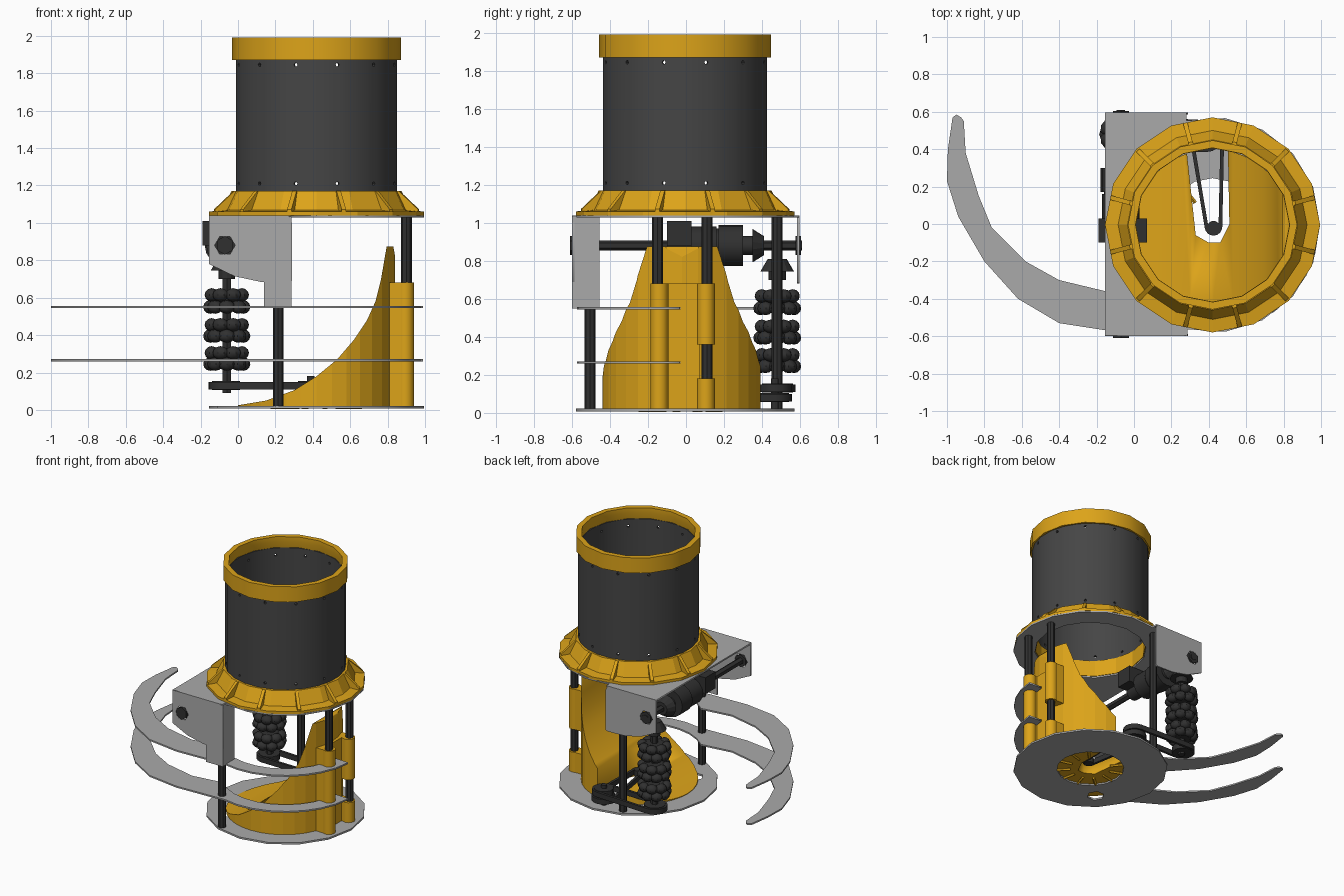
import bpy, bmesh
from math import sin, cos, pi, radians, hypot, atan2, asin
from mathutils import Matrix, Vector

if "Cube" in bpy.data.objects:
    bpy.data.objects.remove(bpy.data.objects["Cube"])

CX, CY = 0.42, -0.005


def material(name, c):
    m = bpy.data.materials.new(name)
    m.diffuse_color = (*c, 1)
    m.use_nodes = True
    m.node_tree.nodes["Principled BSDF"].inputs["Base Color"].default_value = m.diffuse_color
    return m


YELLOW = material("yellow_plastic", (0.72, 0.37, 0.01))
DARK = material("dark_shell", (0.06, 0.06, 0.06))
BLACK = material("black_hardware", (0.03, 0.03, 0.03))
GREY = material("grey_plate", (0.4, 0.4, 0.4))


def finish(name, bm, mat):
    bmesh.ops.recalc_face_normals(bm, faces=bm.faces)
    me = bpy.data.meshes.new(name)
    bm.to_mesh(me)
    bm.free()
    me.materials.append(mat)
    ob = bpy.data.objects.new(name, me)
    bpy.context.collection.objects.link(ob)
    return ob


def lathe(name, prof, n, mat, loc=(CX, CY, 0), phase=0):
    """Closed (radius, z) section revolved round z."""
    bm = bmesh.new()
    rings = [[bm.verts.new((loc[0] + r * cos(a), loc[1] + r * sin(a), loc[2] + z)) for r, z in prof]
             for a in (phase + 2 * pi * i / n for i in range(n))]
    k = len(prof)
    for i in range(n):
        p, q = rings[i], rings[(i + 1) % n]
        for j in range(k):
            bm.faces.new((p[j], q[j], q[(j + 1) % k], p[(j + 1) % k]))
    return finish(name, bm, mat)


def rod(name, p, q, r, mat, n=12, r2=None):
    p, q = Vector(p), Vector(q)
    bm = bmesh.new()
    m = Matrix.Translation((p + q) / 2) @ (q - p).to_track_quat('Z', 'Y').to_matrix().to_4x4()
    bmesh.ops.create_cone(bm, cap_ends=True, segments=n, radius1=r, radius2=r if r2 is None else r2,
                          depth=(q - p).length, matrix=m)
    return finish(name, bm, mat)


def box(name, lo, hi, mat):
    bm = bmesh.new()
    c = [(a + b) / 2 for a, b in zip(lo, hi)]
    s = [b - a for a, b in zip(lo, hi)]
    bmesh.ops.create_cube(bm, size=1, matrix=Matrix.Translation(c) @ Matrix.Diagonal((*s, 1)))
    return finish(name, bm, mat)


def arc(x, y, r, a0, a1, n):
    return [(x + r * cos(radians(a0 + (a1 - a0) * i / n)), y + r * sin(radians(a0 + (a1 - a0) * i / n)))
            for i in range(n + 1)]


def circle(x, y, r, n):
    return arc(x, y, r, 0, 360, n)[:-1]


def plate(name, loops, lo, hi, mat, upright=False):
    """Filled outline with holes between two levels; upright puts it in the xz plane, levels along y."""
    cu = bpy.data.curves.new(name, 'CURVE')
    cu.dimensions, cu.fill_mode, cu.extrude = '2D', 'BOTH', (hi - lo) / 2
    for pts in loops:
        s = cu.splines.new('POLY')
        s.points.add(len(pts) - 1)
        for sp, (x, y) in zip(s.points, pts):
            sp.co = (x, y, 0, 1)
        s.use_cyclic_u = True
    tmp = bpy.data.objects.new(name + "_outline", cu)
    bpy.context.collection.objects.link(tmp)
    bm = bmesh.new()
    me = bpy.data.meshes.new_from_object(tmp.evaluated_get(bpy.context.evaluated_depsgraph_get()))
    bm.from_mesh(me)
    bpy.data.objects.remove(tmp)
    bmesh.ops.remove_doubles(bm, verts=bm.verts, dist=1e-5)
    mid = (lo + hi) / 2
    m = Matrix.Translation((0, mid, 0)) @ Matrix.Rotation(pi / 2, 4, 'X') if upright else Matrix.Translation((0, 0, mid))
    bm.transform(m)
    return finish(name, bm, mat)


def boolean(ob, cutter, op):
    md = ob.modifiers.new("cut", 'BOOLEAN')
    md.operation, md.object, md.solver = op, cutter, 'EXACT'
    me = bpy.data.meshes.new_from_object(ob.evaluated_get(bpy.context.evaluated_depsgraph_get()))
    ob.modifiers.clear()
    ob.data = me
    bpy.data.objects.remove(cutter)


# upper tube with two rows of screw holes, and its collar
tube = lathe("upper_tube", [(0.435, 1.1), (0.435, 1.9), (0.415, 1.9), (0.415, 1.1)], 24, DARK, phase=pi / 24)
bm = bmesh.new()
for z in (1.21, 1.845):
    for i in range(12):
        m = Matrix.Translation((CX, CY, z)) @ Matrix.Rotation(pi / 12 + i * pi / 6, 4, 'Z') \
            @ Matrix.Translation((0.425, 0, 0)) @ Matrix.Rotation(pi / 2, 4, 'Y')
        bmesh.ops.create_cone(bm, cap_ends=True, segments=6, radius1=0.01, radius2=0.01, depth=0.1, matrix=m)
boolean(tube, finish("screw_hole_cutter", bm, DARK), 'DIFFERENCE')
lathe("top_collar", [(0.452, 1.87), (0.452, 1.99), (0.412, 1.99), (0.412, 1.95), (0.43, 1.87)], 16, YELLOW)

# ribbed mounting flange
lathe("flange", [(0.575, 1.04), (0.575, 1.06), (0.505, 1.068), (0.455, 1.17), (0.41, 1.17), (0.41, 1.04)], 16, YELLOW)
bm = bmesh.new()
for i in range(12):
    R = Matrix.Translation((CX, CY, 0)) @ Matrix.Rotation(pi / 12 + i * pi / 6, 4, 'Z')
    f = [[bm.verts.new(R @ Vector((r, s * 0.012, z))) for r, z in
          ((0.44, 1.05), (0.565, 1.05), (0.565, 1.072), (0.458, 1.17), (0.44, 1.17))] for s in (-1, 1)]
    bm.faces.new(f[0])
    bm.faces.new(f[1])
    for j in range(5):
        k = (j + 1) % 5
        bm.faces.new((f[0][j], f[0][k], f[1][k], f[1][j]))
finish("flange_ribs", bm, YELLOW)

# top plate with square wing, and base plate
plate("top_plate", [arc(CX, CY, 0.575, -104, 104, 10) + [(0.28, 0.595), (-0.155, 0.595), (-0.155, -0.595), (0.28, -0.595)],
                    circle(CX, CY, 0.415, 16)], 1.028, 1.04, GREY)
plate("base_plate", [circle(CX, CY, 0.575, 16), circle(CX, CY, 0.25, 16), circle(0.13, -0.29, 0.065, 6)], 0.008, 0.022, GREY)

# side brackets carrying the cross shaft
side = [(-0.155, 1.04), (0.27, 1.04), (0.288, 1.0), (0.288, 0.69), (0.27, 0.68), (0.12, 0.685), (-0.02, 0.715), (-0.155, 0.78)]
for name, y in (("front_bracket", -0.6), ("back_bracket", 0.585)):
    plate(name, [side, circle(-0.07, 0.88, 0.055, 6)], y, y + 0.012, GREY, True)
box("front_bracket_leg", (0.14, -0.6, 0.55), (0.285, -0.588, 0.69), GREY)
box("front_bracket_return", (0.275, -0.6, 0.55), (0.287, -0.455, 1.035), GREY)

# standoff rods
for i, (x, y) in enumerate([(0.215, -0.505), (0.215, 0.48), (0.9, -0.15), (0.9, 0.11)]):
    rod(f"standoff_{i}", (x, y, 0.015), (x, y, 1.035), 0.029, BLACK, 8)

# curved guide arms
outer = [(-0.14, -0.57), (-0.4, -0.53), (-0.62, -0.4), (-0.8, -0.2), (-0.94, 0.04), (-1.0, 0.23), (-0.995, 0.4), (-0.97, 0.57), (-0.95, 0.585)]
inner = [(-0.925, 0.57), (-0.91, 0.55), (-0.9, 0.38), (-0.83, 0.15), (-0.76, -0.02), (-0.58, -0.2), (-0.4, -0.3), (-0.15, -0.36)]
arm = outer + inner + arc(CX, CY, 0.455, -135, -3, 10) + arc(CX, CY, 0.57, -3, -105, 8)
for name, z in (("upper_arm", 0.55), ("lower_arm", 0.265)):
    plate(name, [arm], z - 0.006, z + 0.006, GREY)

# scooped chute: ramp profile trimmed to a cylinder, with a belt slot
ramp = [(-0.1, 0.022), (0.0, 0.025), (0.15, 0.05), (0.3, 0.105), (0.42, 0.18), (0.53, 0.27), (0.62, 0.375), (0.69, 0.48),
        (0.735, 0.58), (0.765, 0.7), (0.795, 0.875), (0.83, 0.875), (0.9, 0.5), (0.9, 0.012), (-0.1, 0.012)]
chute = plate("chute", [ramp], -0.6, 0.6, YELLOW, True)
boolean(chute, rod("chute_trim", (CX, -0.02, 0.02), (CX, -0.02, 1.0), 0.42, YELLOW, 32), 'INTERSECT')
slot = [(0.5, 0.5), (0.51, 0.0), (0.46, -0.1), (0.4, -0.1), (0.33, -0.06), (0.27, 0.5)]
boolean(chute, plate("slot_cutter", [slot], -0.1, 0.6, YELLOW), 'DIFFERENCE')
for i in range(10):
    a = radians(128 + i * 31)
    d = Vector((cos(a), sin(a), 0))
    c = Vector((CX, CY, 0.014))
    rod(f"underside_rib_{i}", c + d * 0.15, c + d * 0.25, 0.01, YELLOW, 4)

# rod sleeves behind the chute
for i, (y, z0, z1) in enumerate([(-0.14, 0.022, 0.68), (0.105, 0.36, 0.68), (0.105, 0.022, 0.18)]):
    rod(f"sleeve_{i}", (0.895, y, z0), (0.895, y, z1), 0.047, YELLOW, 12)
    box(f"sleeve_web_{i}", (0.81, y - 0.04, z0), (0.895, y + 0.04, z1), YELLOW)
box("sleeve_bridge", (0.8, -0.1, 0.022), (0.86, 0.07, 0.68), YELLOW)


def belt(name, p, q, r1, r2, z0, z1):
    """Open loop round two pulleys, with the pulleys themselves."""
    d, a = hypot(q[0] - p[0], q[1] - p[1]), atan2(q[1] - p[1], q[0] - p[0])
    t = 90 - math_deg(asin((r1 - r2) / d))
    g = math_deg(a)
    loops = [arc(*p, r1 - w, g + t, g + 360 - t, 12) + arc(*q, r2 - w, g - t, g + t, 8) for w in (0, 0.02)]
    plate(name, loops, z0, z1, BLACK)
    for k, c, r in (("drive", p, r1), ("driven", q, r2)):
        rod(f"{name}_{k}_pulley", (*c, z0 - 0.004), (*c, z1 + 0.004), r - 0.015, BLACK, 14)


def math_deg(a):
    return a * 180 / pi


belt("outer_belt", (-0.065, 0.485), (0.39, 0.47), 0.092, 0.085, 0.11, 0.15)
belt("inner_belt", (0.39, 0.465), (0.425, -0.015), 0.092, 0.047, 0.06, 0.1)
rod("idler_shaft", (0.39, 0.468, 0.02), (0.39, 0.468, 0.18), 0.02, BLACK)

# intake roller stack of small barrel rollers
RX, RY = -0.06, 0.48
rod("roller_shaft", (RX, RY, 0.09), (RX, RY, 0.8), 0.027, BLACK, 6)
bm = bmesh.new()
for row, z in enumerate((0.245, 0.305, 0.395, 0.455, 0.55, 0.615)):
    for i in range(8):
        m = Matrix.Translation((RX, RY, z)) @ Matrix.Rotation((i + row % 2 / 2) * pi / 4, 4, 'Z') \
            @ Matrix.Translation((0.088, 0, 0)) @ Matrix.Diagonal((0.038, 0.046, 0.036, 1))
        bmesh.ops.create_uvsphere(bm, u_segments=8, v_segments=6, radius=1, matrix=m)
finish("barrel_rollers", bm, BLACK)
for i, z in enumerate((0.275, 0.425, 0.582)):
    rod(f"roller_hub_{i}", (RX, RY, z - 0.055), (RX, RY, z + 0.055), 0.078, BLACK, 16)

# cross shaft, motor, gearbox and bevel gears
X, Z = -0.07, 0.88
rod("cross_shaft", (X, -0.61, Z), (X, 0.61, Z), 0.026, BLACK, 6)
box("motor_mount", (-0.19, -0.1, 0.88), (0.07, 0.03, 1.01), BLACK)
for i, (a, b, r) in enumerate([(-0.1, 0.03, 0.06), (0.03, 0.16, 0.1), (0.17, 0.3, 0.108), (0.15, 0.18, 0.09), (0.3, 0.36, 0.05)]):
    rod(f"gearbox_{i}", (X, a, Z), (X, b, Z), r, BLACK, 16)
rod("bevel_gear_drive", (X, 0.35, Z), (X, 0.41, Z), 0.088, BLACK, 14, 0.05)
rod("bevel_gear_driven", (RX, RY, 0.745), (RX, RY, 0.81), 0.088, BLACK, 14, 0.05)
rod("bevel_gear_hub", (RX, RY, 0.7), (RX, RY, 0.75), 0.045, BLACK)
for name, y in (("front_nut", -0.6), ("back_nut", 0.585)):
    rod(name, (X, y - 0.01, Z), (X, y + 0.02, Z), 0.05, BLACK, 6)

# round off the finely turned parts
for ob in bpy.context.scene.objects:
    smooth = ob.name.startswith(("upper_tube", "barrel", "gearbox", "roller_hub", "sleeve", "top_collar"))
    ob.select_set(smooth)
    if smooth:
        bpy.context.view_layer.objects.active = ob
bpy.ops.object.shade_smooth_by_angle(angle=radians(35))
